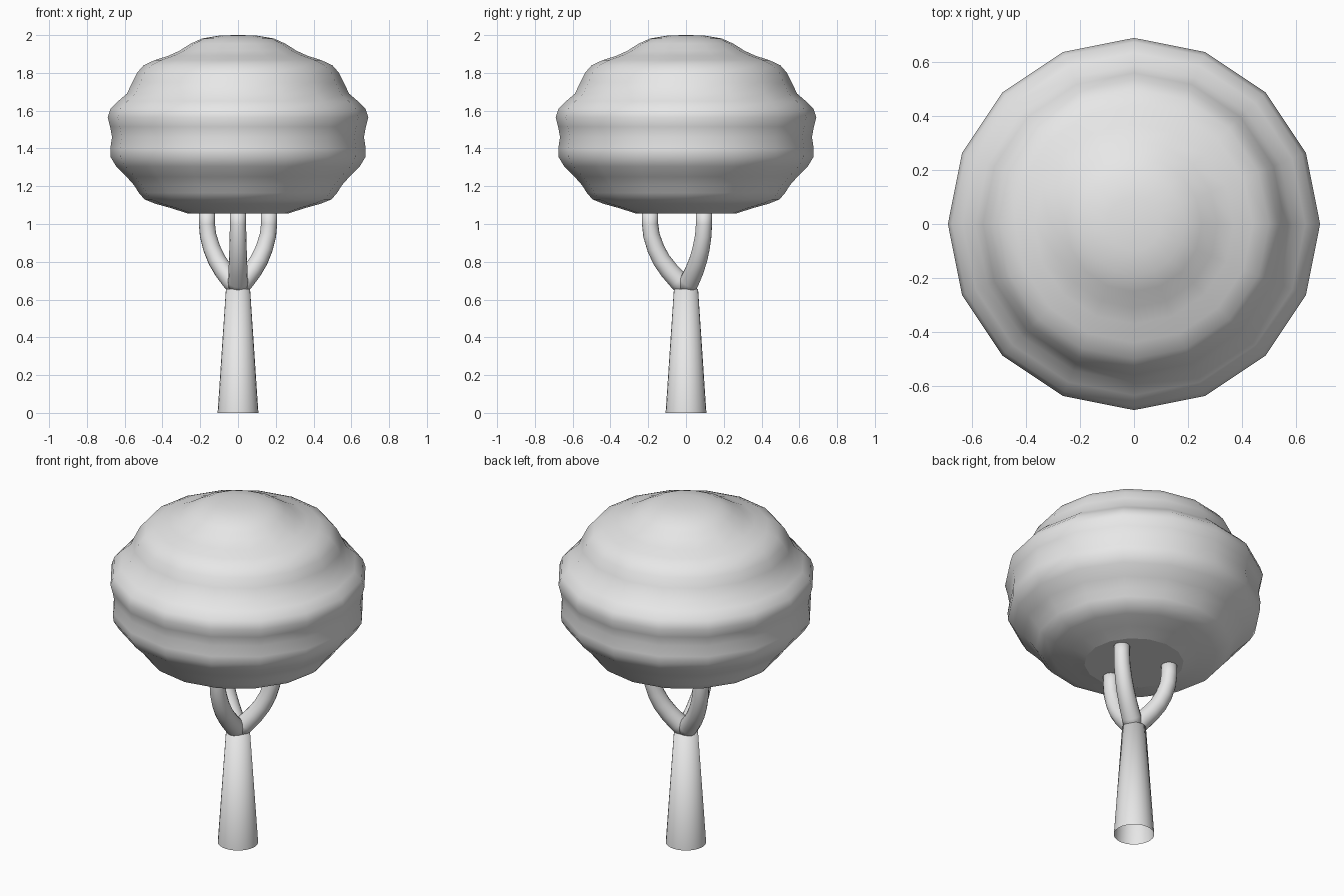
import bpy
import math
from mathutils import Vector

cube = bpy.data.objects.get("Cube")
if cube:
    bpy.data.objects.remove(cube, do_unlink=True)

grey = bpy.data.materials.new("plain_grey")
grey.use_nodes = True
grey.diffuse_color = (0.8, 0.8, 0.8, 1)
grey.node_tree.nodes["Principled BSDF"].inputs["Base Color"].default_value = (0.8, 0.8, 0.8, 1)


def ring(centre, radius, sides, tilt=0.0):
    """Circle of points around centre, leaned towards +x by tilt."""
    points = []
    for i in range(sides):
        a = math.tau * i / sides
        c, s = radius * math.cos(a), radius * math.sin(a)
        points.append(centre + Vector((c * math.cos(tilt), s, -c * math.sin(tilt))))
    return points


def loft(name, rings, cap_start, cap_end):
    """Skin a stack of equal rings into a smooth object."""
    n = len(rings[0])
    verts = [p for r in rings for p in r]
    faces = []
    for k in range(len(rings) - 1):
        for i in range(n):
            j = (i + 1) % n
            faces.append((k * n + i, k * n + j, (k + 1) * n + j, (k + 1) * n + i))
    if cap_start:
        faces.append(tuple(reversed(range(n))))
    if cap_end:
        faces.append(tuple(range(len(verts) - n, len(verts))))
    mesh = bpy.data.meshes.new(name)
    mesh.from_pydata(verts, [], faces)
    mesh.materials.append(grey)
    mesh.shade_smooth()
    obj = bpy.data.objects.new(name, mesh)
    bpy.context.collection.objects.link(obj)
    return obj


# Tapered trunk, open underneath
loft("trunk", [ring(Vector((0, 0, 0)), 0.108, 24),
               ring(Vector((0, 0, 0.655)), 0.064, 24)], False, True)

# Three branches sweeping out and up: (reach, height, thickness)
path = [(0.0, 0.66, 0.053), (0.04, 0.7, 0.052), (0.09, 0.755, 0.05),
        (0.13, 0.81, 0.048), (0.16, 0.87, 0.046), (0.183, 0.94, 0.044),
        (0.19, 1.0, 0.043), (0.19, 1.08, 0.043)]
for name, angle in (("front_branch", -90), ("left_branch", 30), ("right_branch", 150)):
    rings = []
    for k, (x, z, r) in enumerate(path):
        a, b = path[max(k - 1, 0)], path[min(k + 1, len(path) - 1)]
        tilt = math.atan2(b[0] - a[0], b[1] - a[1])
        rings.append(ring(Vector((x, 0, z)), r, 16, tilt))
    branch = loft(name, rings, True, True)
    branch.rotation_euler.z = math.radians(angle)

# Rippled canopy turned from a (radius, height) profile
profile = [(0.265, 1.055), (0.35, 1.083), (0.44, 1.108), (0.495, 1.13), (0.525, 1.165),
           (0.55, 1.205), (0.59, 1.25), (0.645, 1.305), (0.675, 1.355),
           (0.676, 1.4), (0.667, 1.46), (0.677, 1.515), (0.69, 1.565),
           (0.675, 1.61), (0.635, 1.65), (0.588, 1.69), (0.56, 1.75),
           (0.535, 1.8), (0.5, 1.84), (0.44, 1.868), (0.37, 1.89),
           (0.31, 1.917), (0.25, 1.955), (0.19, 1.982), (0.1, 1.997)]
rings = [ring(Vector((0, 0, z)), r, 16) for r, z in profile]
rings.append(ring(Vector((0, 0, 2.0)), 0.02, 16))
canopy = loft("canopy", rings, True, True)

# Crisp flat disc under the canopy
disc = canopy.data.polygons[-2]
disc.use_smooth = False
rim = set(disc.vertices)
for edge in canopy.data.edges:
    edge.use_edge_sharp = rim.issuperset(edge.vertices)
